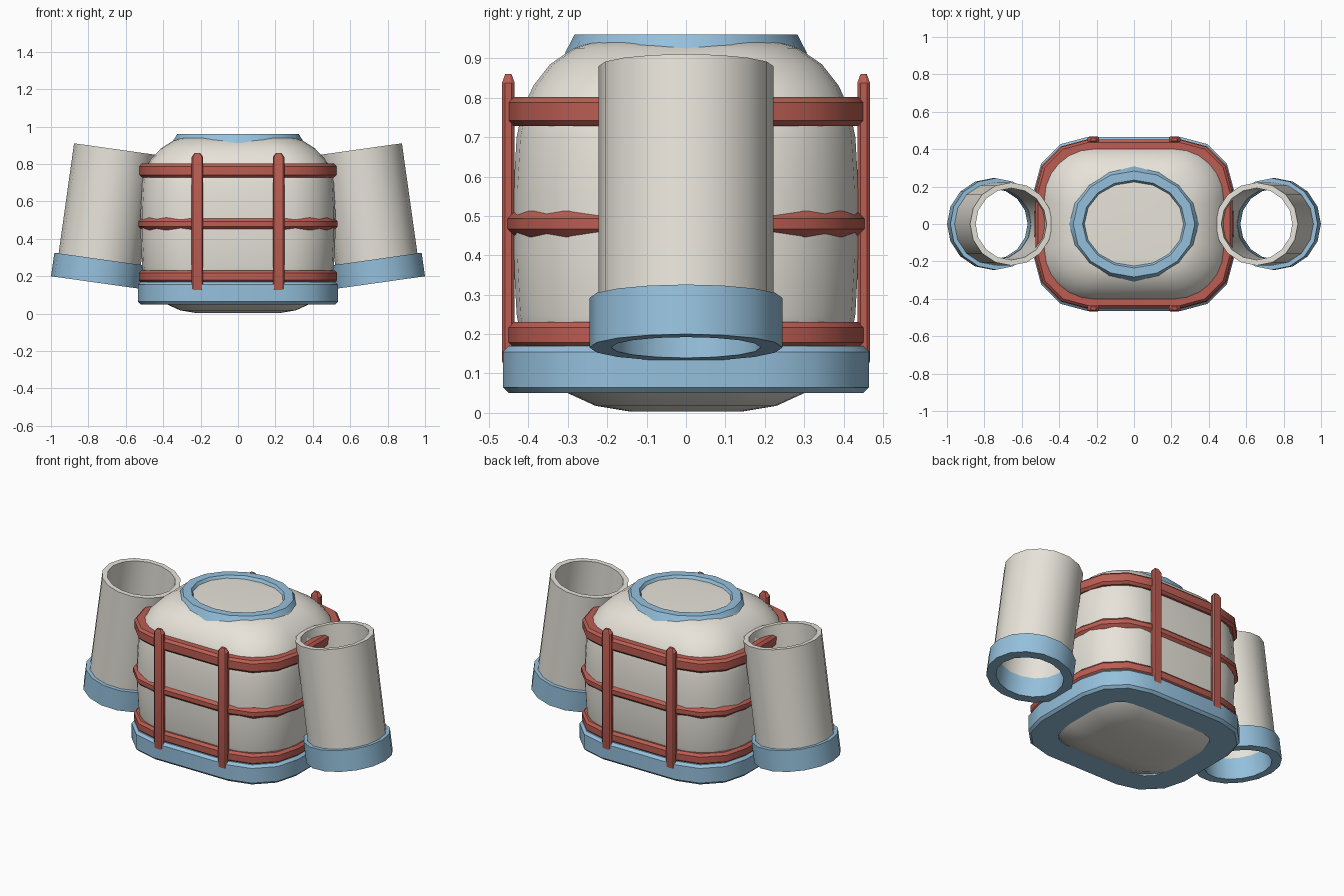
import bpy, bmesh
from math import sin, cos, pi, radians
from mathutils import Matrix

if "Cube" in bpy.data.objects:
    bpy.data.objects.remove(bpy.data.objects["Cube"])


def mat(name, rgb):
    m = bpy.data.materials.new(name)
    m.diffuse_color = (*rgb, 1)
    m.use_nodes = True
    m.node_tree.nodes["Principled BSDF"].inputs["Base Color"].default_value = m.diffuse_color
    return m


CREAM = mat("cream", (0.80, 0.77, 0.70))
RED = mat("red", (0.50, 0.11, 0.085))
BLUE = mat("blue", (0.30, 0.53, 0.72))


def rrect(a, b, r, z, seg):
    """Rounded rectangle loop, half sizes a and b, corner radius r."""
    pts = []
    for q, (sx, sy) in enumerate(((1, 1), (-1, 1), (-1, -1), (1, -1))):
        for i in range(seg + 1):
            t = (q + i / seg) * pi / 2
            pts.append((sx * (a - r) + r * cos(t), sy * (b - r) + r * sin(t), z))
    return pts


def ellipse(a, b, z, n=16):
    return [(a * cos(2 * pi * i / n), b * sin(2 * pi * i / n), z) for i in range(n)]


def loft(name, loops, material, ring=False, angle=35, matrix=None):
    """Skin loops; ring joins last loop to first, otherwise ends are capped."""
    bm = bmesh.new()
    vs = [[bm.verts.new(p) for p in lp] for lp in loops]
    n = len(loops[0])
    pairs = list(zip(vs, vs[1:])) + ([(vs[-1], vs[0])] if ring else [])
    for lo, hi in pairs:
        for i in range(n):
            j = (i + 1) % n
            bm.faces.new((lo[i], lo[j], hi[j], hi[i]))
    if not ring:
        bm.faces.new(vs[0][::-1])
        bm.faces.new(vs[-1])
    if matrix:
        bm.transform(matrix)
    bmesh.ops.recalc_face_normals(bm, faces=bm.faces)
    me = bpy.data.meshes.new(name)
    bm.to_mesh(me)
    bm.free()
    me.materials.append(material)
    ob = bpy.data.objects.new(name, me)
    bpy.context.collection.objects.link(ob)
    bpy.ops.object.select_all(action='DESELECT')
    ob.select_set(True)
    bpy.context.view_layer.objects.active = ob
    bpy.ops.object.shade_smooth_by_angle(angle=radians(angle))
    return ob


def band(name, a, b, profile, material):
    """Ring around the body; profile holds (offset, z)."""
    loft(name, [rrect(a + o, b + o, 0.285 + o, z, 3) for o, z in profile], material, ring=True)


# Rounded body
body = [(0.22, 0.14, 0.003), (0.31, 0.23, 0.018), (0.38, 0.30, 0.05), (0.45, 0.37, 0.10),
        (0.495, 0.415, 0.17), (0.512, 0.430, 0.25), (0.520, 0.438, 0.40), (0.520, 0.438, 0.56),
        (0.512, 0.430, 0.70), (0.497, 0.415, 0.77), (0.463, 0.388, 0.83), (0.41, 0.345, 0.885),
        (0.345, 0.285, 0.926), (0.29, 0.235, 0.942), (0.22, 0.18, 0.945)]
loft("body", [rrect(a, b, b * 0.66, z, 6) for a, b, z in body], CREAM)

# Blue base and top collar
band("base_ring", 0.535, 0.465, [(-0.17, 0.05), (-0.015, 0.05), (0, 0.065), (0, 0.155),
                                 (-0.015, 0.17), (-0.17, 0.17)], BLUE)
loft("top_ring", [ellipse(a, b, z) for a, b, z in (
    (0.355, 0.308, 0.912), (0.325, 0.283, 0.96), (0.275, 0.235, 0.96), (0.26, 0.22, 0.935))],
    BLUE, ring=True)


# Red horizontal bands
def chamfered(z0, z1, c=0.014, d=0.06):
    return [(-d, z0), (-c, z0), (0, z0 + c), (0, z1 - c), (-c, z1), (-d, z1)]


band("upper_band", 0.527, 0.451, chamfered(0.728, 0.802), RED)
band("middle_band", 0.533, 0.453, chamfered(0.447, 0.513, 0.02), RED)
band("lower_band", 0.530, 0.451, chamfered(0.165, 0.231), RED)

# Red vertical bars, front and back
for sy, side in ((-1, "front"), (1, "back")):
    for sx, hand in ((-1, "left"), (1, "right")):
        loops = []
        for z, w, d in ((0.11, 0.014, 0.008), (0.132, 0.031, 0.016),
                        (0.838, 0.031, 0.016), (0.86, 0.014, 0.008)):
            loops.append([(sx * 0.217 + u * w, sy * 0.451 + v * d, z)
                          for u, v in ((-1, -0.5), (-0.75, -1), (0.75, -1), (1, -0.5),
                                       (1, 0.5), (0.75, 1), (-0.75, 1), (-1, 0.5))])
        loft(f"{side}_bar_{hand}", loops, RED, angle=30)

# Tilted side tubes with blue collars
for s, hand in ((-1, "left"), (1, "right")):
    m = Matrix.Translation((s * 0.757, 0, 0.166)) @ Matrix.Rotation(-s * radians(8), 4, 'Y')
    for name, profile, colour in (
            ("tube", ((0.192, 0.002), (0.222, 0.002), (0.222, 0.721), (0.192, 0.721)), CREAM),
            ("tube_collar", ((0.190, 0), (0.245, 0), (0.245, 0.127), (0.190, 0.127)), BLUE)):
        loft(f"{name}_{hand}", [ellipse(r, r, z) for r, z in profile], colour, ring=True, matrix=m)
